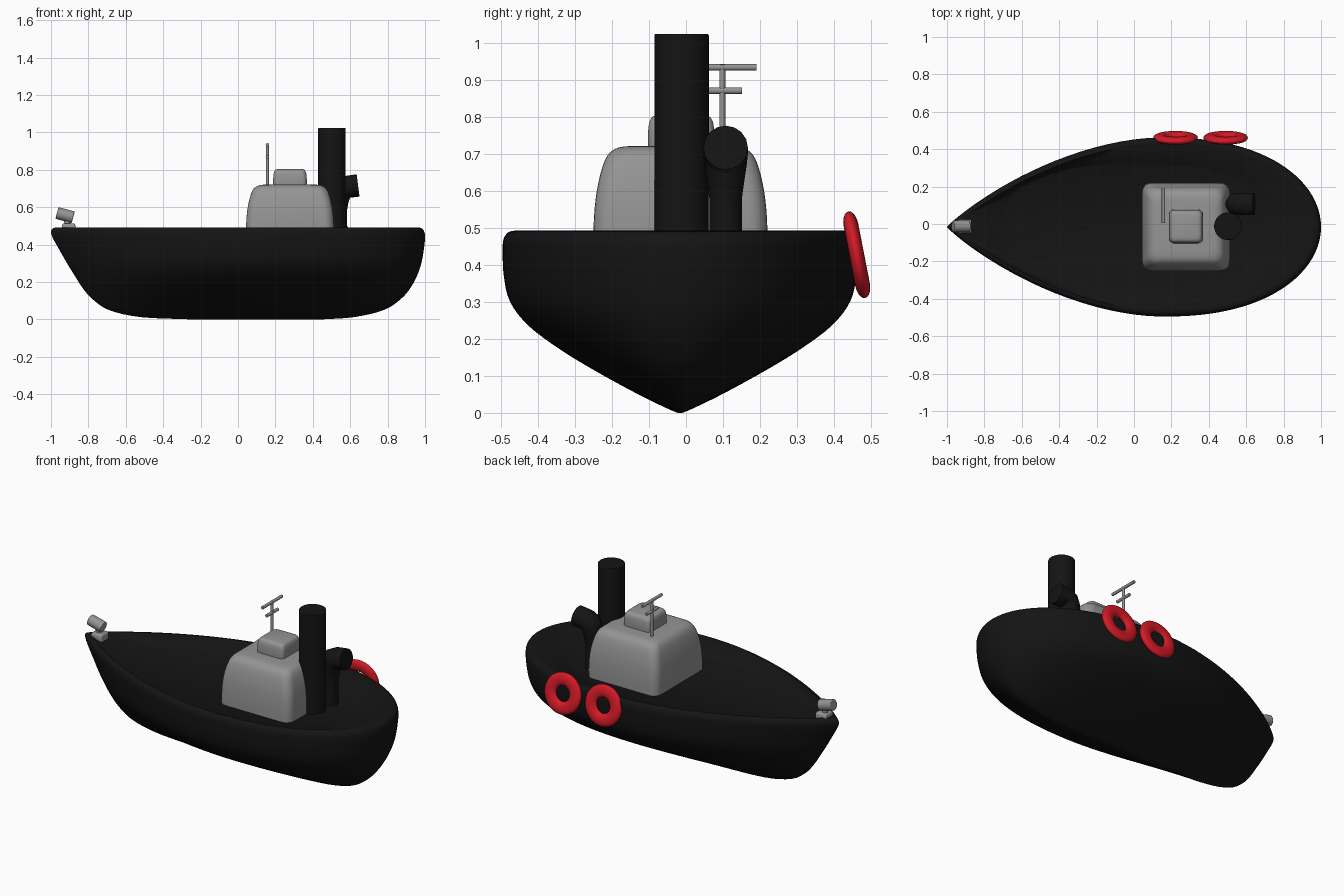
import bpy, bmesh
from math import sin, cos, pi, radians
from mathutils import Vector

if "Cube" in bpy.data.objects:
    bpy.data.objects.remove(bpy.data.objects["Cube"])

def material(name, rgb):
    m = bpy.data.materials.new(name)
    m.diffuse_color = (*rgb, 1)
    m.use_nodes = True
    m.node_tree.nodes["Principled BSDF"].inputs["Base Color"].default_value = m.diffuse_color
    return m

BLACK = material("black_paint", (0.007, 0.007, 0.007))
RED = material("red_rubber", (0.66, 0.01, 0.02))
GREY = material("grey_paint", (0.3, 0.3, 0.3))
CY = -0.016  # hull centre line

def finish(ob, mat=GREY, angle=40):
    ob.data.materials.append(mat)
    bpy.ops.object.select_all(action='DESELECT')
    ob.select_set(True)
    bpy.context.view_layer.objects.active = ob
    bpy.ops.object.shade_smooth_by_angle(angle=radians(angle))
    return ob

def from_bmesh(name, bm):
    me = bpy.data.meshes.new(name)
    bmesh.ops.recalc_face_normals(bm, faces=bm.faces)
    bm.to_mesh(me)
    bm.free()
    ob = bpy.data.objects.new(name, me)
    bpy.context.collection.objects.link(ob)
    return ob

def loft(name, loops):
    """Skin a stack of equal-length closed loops and cap both ends."""
    bm = bmesh.new()
    rings = [[bm.verts.new(p) for p in loop] for loop in loops]
    n = len(rings[0])
    for r0, r1 in zip(rings, rings[1:]):
        for i in range(n):
            j = (i + 1) % n
            bm.faces.new((r0[i], r0[j], r1[j], r1[i]))
    bm.faces.new(rings[0][::-1])
    bm.faces.new(rings[-1])
    return from_bmesh(name, bm)

def smooth_rows(rows, steps=4):
    """Catmull-Rom interpolation through profile rows."""
    P = [Vector(r) for r in rows]
    P = [2 * P[0] - P[1]] + P + [2 * P[-1] - P[-2]]
    out = []
    for a, b, c, d in zip(P, P[1:], P[2:], P[3:]):
        for k in range(steps):
            t = k / steps
            out.append(0.5 * (2 * b + (c - a) * t + (2 * a - 5 * b + 4 * c - d) * t * t
                              + (3 * b - a - 3 * c + d) * t ** 3))
    return out + [P[-2]]

def rounded_block(name, cx, cy, profile, corner):
    """Rounded-square loft; profile rows are (half size, z)."""
    loops = []
    for h, z in smooth_rows(profile, 3):
        r = min(corner, h * 0.6)
        loops.append([(cx + sx * (h - r) + r * cos(a0 + k * pi / 12),
                       cy + sy * (h - r) + r * sin(a0 + k * pi / 12), z)
                      for sx, sy, a0 in ((1, 1, 0), (-1, 1, pi / 2), (-1, -1, pi), (1, -1, 1.5 * pi))
                      for k in range(7)])
    return finish(loft(name, loops), GREY, 50)

def rod(name, a, b, r, mat=GREY, bevel=0, sides=32):
    a, b = Vector(a), Vector(b)
    bpy.ops.mesh.primitive_cylinder_add(vertices=sides, radius=r, depth=(b - a).length,
                                        location=(a + b) / 2)
    ob = bpy.context.object
    ob.name = name
    ob.rotation_euler = (b - a).to_track_quat('Z', 'Y').to_euler()
    if bevel:
        m = ob.modifiers.new("edge", 'BEVEL')
        m.width, m.segments = bevel, 3
    return finish(ob, mat)

# Hull: stacked waterlines (z, bow x, stern x, half width)
levels = [(0.0, -0.25, 0.45, 0.006), (0.012, -0.52, 0.62, 0.035), (0.05, -0.69, 0.78, 0.113),
          (0.11, -0.78, 0.872, 0.223), (0.17, -0.832, 0.923, 0.322), (0.235, -0.874, 0.958, 0.409),
          (0.30, -0.914, 0.98, 0.459), (0.37, -0.954, 0.993, 0.476), (0.435, -0.99, 1.0, 0.479),
          (0.468, -1.0, 0.996, 0.477), (0.487, -0.99, 0.982, 0.465), (0.492, -0.965, 0.955, 0.447)]
N, MID = 96, 0.15

def fullness(c, q):
    return (1 - abs(c) ** 2.3) ** 0.5 if c > 0 else (1 - abs(c) ** 1.8) ** q

def waterline(z, bow, stern, w):
    pts = []
    for i in range(N):
        c, s = cos(2 * pi * i / N), sin(2 * pi * i / N)
        x = MID + c * ((stern - MID) if c > 0 else (MID - bow))
        side = 0 if abs(s) < 1e-6 else (1 if s > 0 else -1)
        pts.append((x, CY + w * fullness(c, 0.7 + 0.44 * z) * side, z))
    return pts

def deck_line(z, half_len, w, gap, e=2 / 2.7):
    """Blunt oval kept inside the rim."""
    pts = []
    for i in range(N):
        c, s = cos(2 * pi * i / N), sin(2 * pi * i / N)
        x = half_len * abs(c) ** e * (1 if c >= 0 else -1)
        y = w * abs(s) ** e
        room = 0.479 * fullness(min(0, (x - MID) / 1.15), 0.9) - gap
        y = (y ** -12 + room ** -12) ** (-1 / 12) if y > 1e-4 else 0
        pts.append((x, CY + y * (1 if s >= 0 else -1), z))
    return pts

loops = [waterline(*l) for l in smooth_rows(levels)]
loops += [deck_line(0.437, 0.71, 0.345, 0.04), deck_line(0.43, 0.69, 0.33, 0.05)]
finish(loft("hull", loops), BLACK, 50)

# Cabin and roof box
rounded_block("cabin", 0.278, -0.015, [(0.235, 0.42), (0.235, 0.49), (0.231, 0.56), (0.222, 0.62),
              (0.207, 0.675), (0.19, 0.703), (0.165, 0.717), (0.13, 0.721)], 0.05)
rounded_block("cabin_roof_box", 0.278, -0.013, [(0.088, 0.70), (0.09, 0.74), (0.087, 0.78),
              (0.078, 0.799), (0.062, 0.805)], 0.025)

# Funnel
rod("funnel", (0.502, -0.012, 0.41), (0.502, -0.012, 1.023), 0.0735, BLACK, 0.004, 48)

# Air vent: swept pipe flaring into a cowl
path = [(0.538, 0.41, 0.044), (0.538, 0.58, 0.044), (0.540, 0.63, 0.051), (0.545, 0.67, 0.057),
        (0.557, 0.698, 0.060), (0.58, 0.708, 0.060), (0.642, 0.716, 0.060)]
cu = bpy.data.curves.new("air_vent", 'CURVE')
cu.dimensions = '3D'
cu.bevel_depth, cu.bevel_resolution, cu.use_fill_caps = 1.0, 6, True
sp = cu.splines.new('POLY')
sp.points.add(len(path) - 1)
for p, (x, z, r) in zip(sp.points, path):
    p.co, p.radius = (x, 0.107, z, 1), r
sp.use_smooth = True
vent = bpy.data.objects.new("air_vent", cu)
bpy.context.collection.objects.link(vent)
cu.materials.append(BLACK)

# Mast with two crossbars
rod("mast", (0.157, 0.098, 0.68), (0.157, 0.098, 0.94), 0.008, sides=16)
for n, z, h in (("upper", 0.933, 0.092), ("lower", 0.870, 0.053)):
    rod(f"mast_{n}_bar", (0.157, 0.098 - h, z), (0.157, 0.098 + h, z), 0.009, sides=16)

# Bow searchlight on a small stand
rod("searchlight", (-0.968, -0.012, 0.569), (-0.881, -0.012, 0.546), 0.032, bevel=0.004)
rod("searchlight_neck", (-0.908, -0.012, 0.49), (-0.918, -0.012, 0.55), 0.016, sides=16)
rounded_block("searchlight_base", -0.905, -0.012, [(0.036, 0.45), (0.036, 0.50), (0.03, 0.512)], 0.008)

# Ring fenders leaning on the side
for n, x in (("front", 0.222), ("rear", 0.49)):
    bpy.ops.mesh.primitive_torus_add(major_segments=48, minor_segments=20, major_radius=0.082,
                                     minor_radius=0.037, location=(x, 0.461, 0.427),
                                     rotation=(radians(101), 0, 0))
    ob = bpy.context.object
    ob.name = f"{n}_ring_fender"
    ob.scale = (1, 1, 0.54)
    finish(ob, RED, 80)
